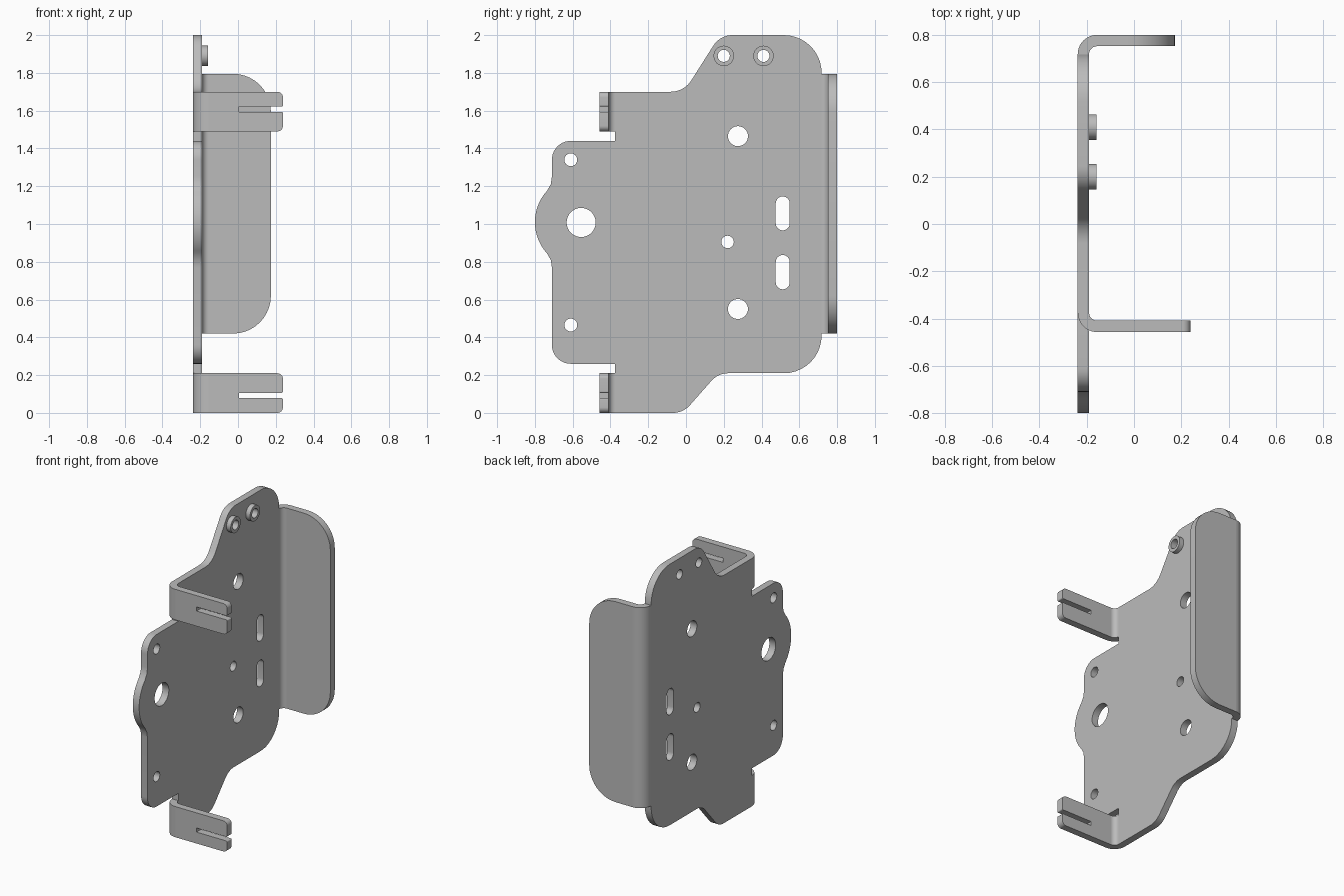
import bpy, bmesh, math
from mathutils import Matrix, Vector

cube = bpy.data.objects.get("Cube")
if cube:
    bpy.data.objects.remove(cube, do_unlink=True)

steel = bpy.data.materials.new("grey_steel")
steel.use_nodes = True
steel.diffuse_color = (0.5, 0.5, 0.5, 1)
steel.node_tree.nodes["Principled BSDF"].inputs["Base Color"].default_value = steel.diffuse_color

BACK, FRONT = -0.238, -0.19        # faces of the main sheet
T = FRONT - BACK                   # sheet thickness
R_IN = 0.034                       # inner bend radius
R_OUT = R_IN + T
HEIGHT = 1.70                      # tabs mirror about half this height

# Local (u, v, w) axes for each drawing plane
YZ = Matrix(((0, 0, 1, 0), (1, 0, 0, 0), (0, 1, 0, 0), (0, 0, 0, 1)))
XZ = Matrix(((1, 0, 0, 0), (0, 0, -1, 0), (0, 1, 0, 0), (0, 0, 0, 1)))
XY = Matrix.Identity(4)


def arc(cx, cy, r, a0, a1, n):
    return [(cx + r * math.cos(a0 + (a1 - a0) * i / n),
             cy + r * math.sin(a0 + (a1 - a0) * i / n)) for i in range(n + 1)]


def circle(cx, cy, r, n=32):
    return arc(cx, cy, r, 0, math.tau, n)[:-1]


def slot(cx, low, high, r):
    return (arc(cx, high - r, r, 0, math.pi, 12)
            + arc(cx, low + r, r, math.pi, math.tau, 12))


def rounded(corners, n=10):
    """Polygon from (x, y, radius) corners, each filleted by its radius."""
    out = []
    for i, (x, y, r) in enumerate(corners):
        p = Vector((x, y))
        if not r:
            out.append((x, y))
            continue
        a = (Vector(corners[i - 1][:2]) - p).normalized()
        b = (Vector(corners[(i + 1) % len(corners)][:2]) - p).normalized()
        half = a.angle(b) / 2
        centre = p + (a + b).normalized() * r / math.sin(half)
        s = p + a * r / math.tan(half) - centre
        e = p + b * r / math.tan(half) - centre
        turn = s.angle_signed(e)
        for k in range(n + 1):
            t = -turn * k / n
            out.append((centre.x + s.x * math.cos(t) - s.y * math.sin(t),
                        centre.y + s.x * math.sin(t) + s.y * math.cos(t)))
    return out


def sheet(outlines, plane, low, high):
    """Filled outlines (holes included) given thickness from low to high."""
    cu = bpy.data.curves.new("outline", 'CURVE')
    cu.dimensions, cu.fill_mode = '2D', 'BOTH'
    cu.extrude = (high - low) / 2
    for pts in outlines:
        sp = cu.splines.new('POLY')
        sp.points.add(len(pts) - 1)
        for point, (u, v) in zip(sp.points, pts):
            point.co = (u, v, 0, 1)
        sp.use_cyclic_u = True
    ob = bpy.data.objects.new("outline", cu)
    bpy.context.collection.objects.link(ob)
    graph = bpy.context.evaluated_depsgraph_get()
    me = bpy.data.meshes.new_from_object(ob.evaluated_get(graph))
    bpy.data.objects.remove(ob, do_unlink=True)
    bpy.data.curves.remove(cu)
    me.transform(plane @ Matrix.Translation((0, 0, (low + high) / 2)))
    return me


def build(name, meshes, mirror_z=False):
    bm = bmesh.new()
    for me in meshes:
        bm.from_mesh(me)
        bpy.data.meshes.remove(me)
    if mirror_z:
        for v in bm.verts:
            v.co.z = HEIGHT - v.co.z
    bmesh.ops.remove_doubles(bm, verts=bm.verts, dist=0.0002)
    bmesh.ops.recalc_face_normals(bm, faces=bm.faces)
    me = bpy.data.meshes.new(name)
    bm.to_mesh(me)
    bm.free()
    me.materials.clear()
    me.materials.append(steel)
    for p in me.polygons:
        p.material_index = 0
    ob = bpy.data.objects.new(name, me)
    bpy.context.collection.objects.link(ob)
    bpy.ops.object.select_all(action='DESELECT')
    ob.select_set(True)
    bpy.context.view_layer.objects.active = ob
    bpy.ops.object.shade_smooth_by_angle(angle=math.radians(30))


def bend(y_edge, side, low, high):
    """Quarter bend from the main sheet; its outer face ends at y_edge."""
    cx, cy = BACK + R_OUT, y_edge - side * R_OUT
    a0, a1 = math.pi, math.pi - side * math.pi / 2
    ring = arc(cx, cy, R_OUT, a0, a1, 12) + arc(cx, cy, R_IN, a1, a0, 12)
    return sheet([ring], XY, low, high)


# Main plate: outline with a round bulge on the front edge
TAB_Y, FLANGE_Y = -0.457, 0.80
tab_edge = TAB_Y + R_OUT
flange_edge = FLANGE_Y - R_OUT
bulge = math.radians(138)
outline = rounded([
    (tab_edge, 0, 0), (-0.015, 0, 0.12), (0.17, 0.21, 0.12),
    (flange_edge, 0.21, 0.2), (flange_edge, 2.0, 0.2), (0.18, 2.0, 0.12),
    (-0.01, HEIGHT, 0.13), (tab_edge, HEIGHT, 0), (tab_edge, 1.49, 0),
    (tab_edge, 1.44, 0), (-0.71, 1.44, 0.1), (-0.71, 1.25, 0), (-0.716, 1.21, 0)])
outline += arc(-0.555, 1.01, 0.245, bulge, math.tau - bulge, 20)
outline += rounded([
    (-0.716, 0.81, 0), (-0.71, 0.77, 0), (-0.71, 0.26, 0.1),
    (tab_edge, 0.26, 0), (tab_edge, 0.21, 0)])
boss_holes = [(y, 1.89, 0.032) for y in (0.20, 0.41)]
holes = [circle(*h) for h in boss_holes + [
    (-0.555, 1.008, 0.077), (-0.61, 1.34, 0.034), (-0.61, 0.465, 0.034),
    (0.275, 1.465, 0.053), (0.275, 0.55, 0.053), (0.22, 0.905, 0.033)]]
holes += [slot(0.512, 0.966, 1.146, 0.037), slot(0.512, 0.654, 0.836, 0.037)]
build("main_plate", [sheet([outline] + holes, YZ, BACK, FRONT)])

# Raised rings around the two top holes
for i, (y, z, r) in enumerate(boss_holes):
    ring = sheet([circle(y, z, 0.054), circle(y, z, r)], YZ, FRONT, -0.158)
    build(f"boss_ring_{i + 1}", [ring])

# Tall bent flange along the back edge
lip_x = BACK + R_OUT
flange = rounded([(lip_x, 0.42, 0), (0.174, 0.42, 0.2),
                  (0.174, 1.795, 0.2), (lip_x, 1.795, 0)])
build("back_flange", [bend(FLANGE_Y, 1, 0.42, 1.795),
                      sheet([flange], XZ, -FLANGE_Y, T - FLANGE_Y)])

# Two slotted tabs, the lower one mirrored from the upper
tab = rounded([
    (lip_x, 1.49, 0), (0.238, 1.49, 0.03), (0.238, 1.594, 0.008), (0.005, 1.594, 0),
    (0.005, 1.622, 0), (0.238, 1.622, 0.008), (0.238, HEIGHT, 0.03), (lip_x, HEIGHT, 0)])
for name, flip in (("upper_tab", False), ("lower_tab", True)):
    build(name, [bend(TAB_Y, -1, 1.49, HEIGHT),
                 sheet([tab], XZ, -TAB_Y - T, -TAB_Y)], flip)
